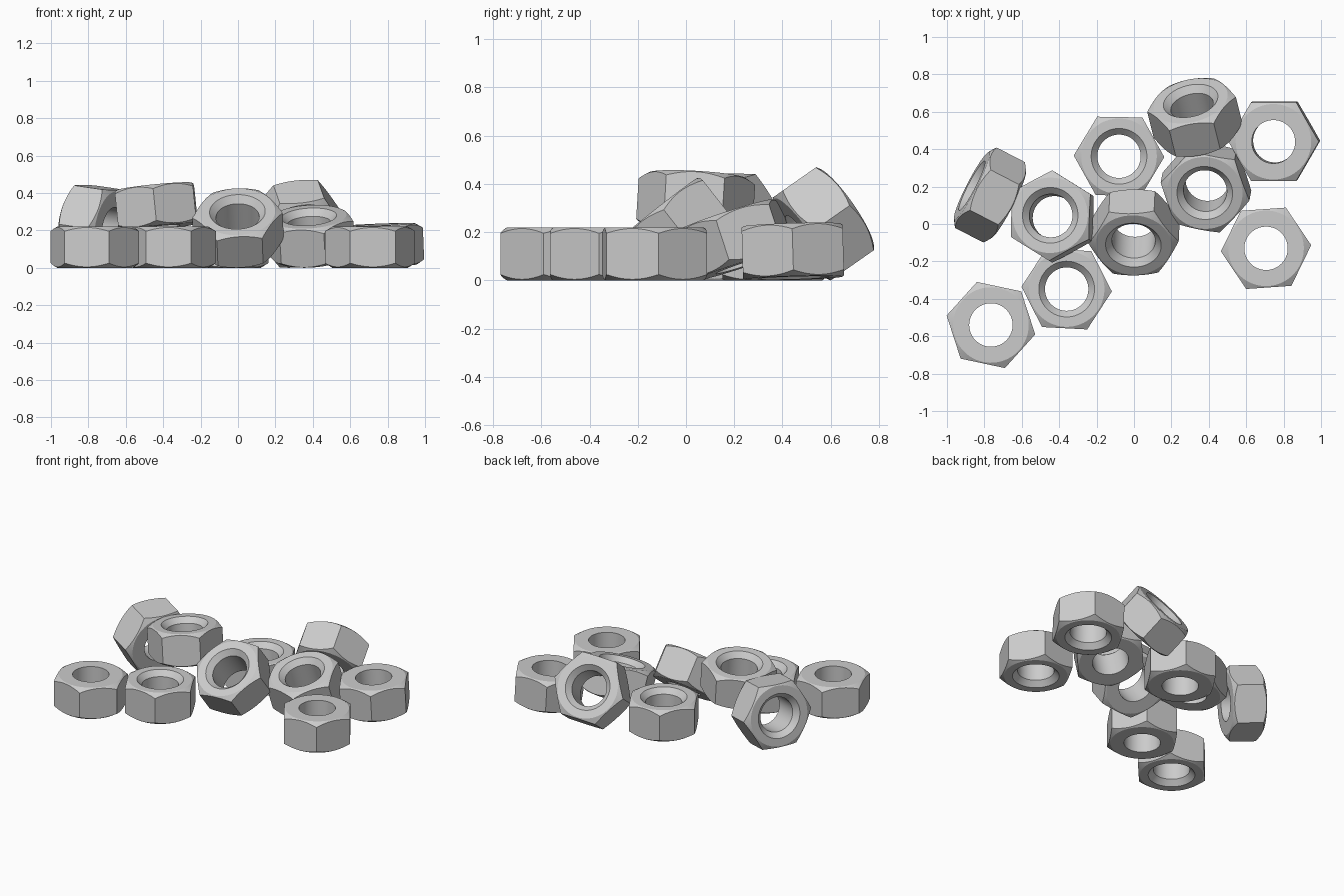
import bpy, bmesh, math
from mathutils import Vector, Matrix

if "Cube" in bpy.data.objects:
    bpy.data.objects.remove(bpy.data.objects["Cube"])

R = 0.242                                # corner radius of the hexagon
AP = R * math.cos(math.pi / 6)           # flat-to-centre distance
H = 0.11                                 # half height
FACE, HOLE, SINK = 0.202, 0.116, 0.149   # end face, bore and countersink radii
SLOPE = 0.62                             # outer chamfer slope
N = 72


def hex_nut(name, loc, axis, spin, grounded=True, ref=(1, 0, 0)):
    """Hex nut whose countersunk end points along axis."""
    bm = bmesh.new()
    rings = []
    for i in range(N):
        a = 2 * math.pi * i / N
        r = AP / math.cos(a % (math.pi / 3) - math.pi / 6)
        zc = H - (r - FACE) * SLOPE
        section = [(HOLE, -H), (FACE, -H), (r, -zc), (r, zc),
                   (FACE, H), (SINK, H), (HOLE, H - 0.036)]
        rings.append([bm.verts.new((p * math.cos(a), p * math.sin(a), z))
                      for p, z in section])
    for i in range(N):
        a, b = rings[i], rings[(i + 1) % N]
        for k in range(7):
            m = (k + 1) % 7
            bm.faces.new((a[k], b[k], b[m], a[m]))
    bmesh.ops.recalc_face_normals(bm, faces=bm.faces)

    # orient, then drop onto the ground
    n = Vector(axis).normalized()
    x = Vector(ref)
    x = (x - n * x.dot(n)).normalized()
    y = n.cross(x)
    rot = Matrix((x, y, n)).transposed() @ Matrix.Rotation(math.radians(spin), 3, 'Z')
    bm.transform(rot.to_4x4())
    z = -min(v.co.z for v in bm.verts) if grounded else loc[2]

    me = bpy.data.meshes.new(name)
    bm.to_mesh(me)
    bm.free()
    ob = bpy.data.objects.new(name, me)
    ob.location = (loc[0], loc[1], z)
    bpy.context.collection.objects.link(ob)
    bpy.ops.object.select_all(action='DESELECT')
    ob.select_set(True)
    bpy.context.view_layer.objects.active = ob
    bpy.ops.object.shade_smooth_by_angle(angle=math.radians(15))
    return ob


# nuts lying flat
hex_nut("flat_nut_front_left", (-0.765, -0.54), (0, 0, -1), 12)
hex_nut("flat_nut_front", (-0.36, -0.348), (0, 0, 1), -3)
hex_nut("flat_nut_back", (-0.08, 0.362), (0, 0, 1), -1)
hex_nut("flat_nut_back_right", (0.75, 0.443), (0.04, 0.03, -1), 0)
hex_nut("flat_nut_right", (0.706, -0.13), (0, 0, -1), -4)

# nut lying on top of its neighbours
hex_nut("upper_nut", (-0.437, 0.04, 0.325), (-0.1, 0.06, 1), 28, grounded=False)

# nuts leaning or standing on edge
hex_nut("standing_nut", (-0.77, 0.155), (-0.88, 0.455, 0.13), 0, ref=(0.46, 0.89, 0))
hex_nut("leaning_nut_centre", (0.0, -0.045), (-0.03, -0.62, 0.79), 3)
hex_nut("leaning_nut_right", (0.385, 0.2), (-0.06, -0.31, 0.95), -11)
hex_nut("leaning_nut_back", (0.325, 0.57), (-0.2, 0.8, 0.56), 0)
